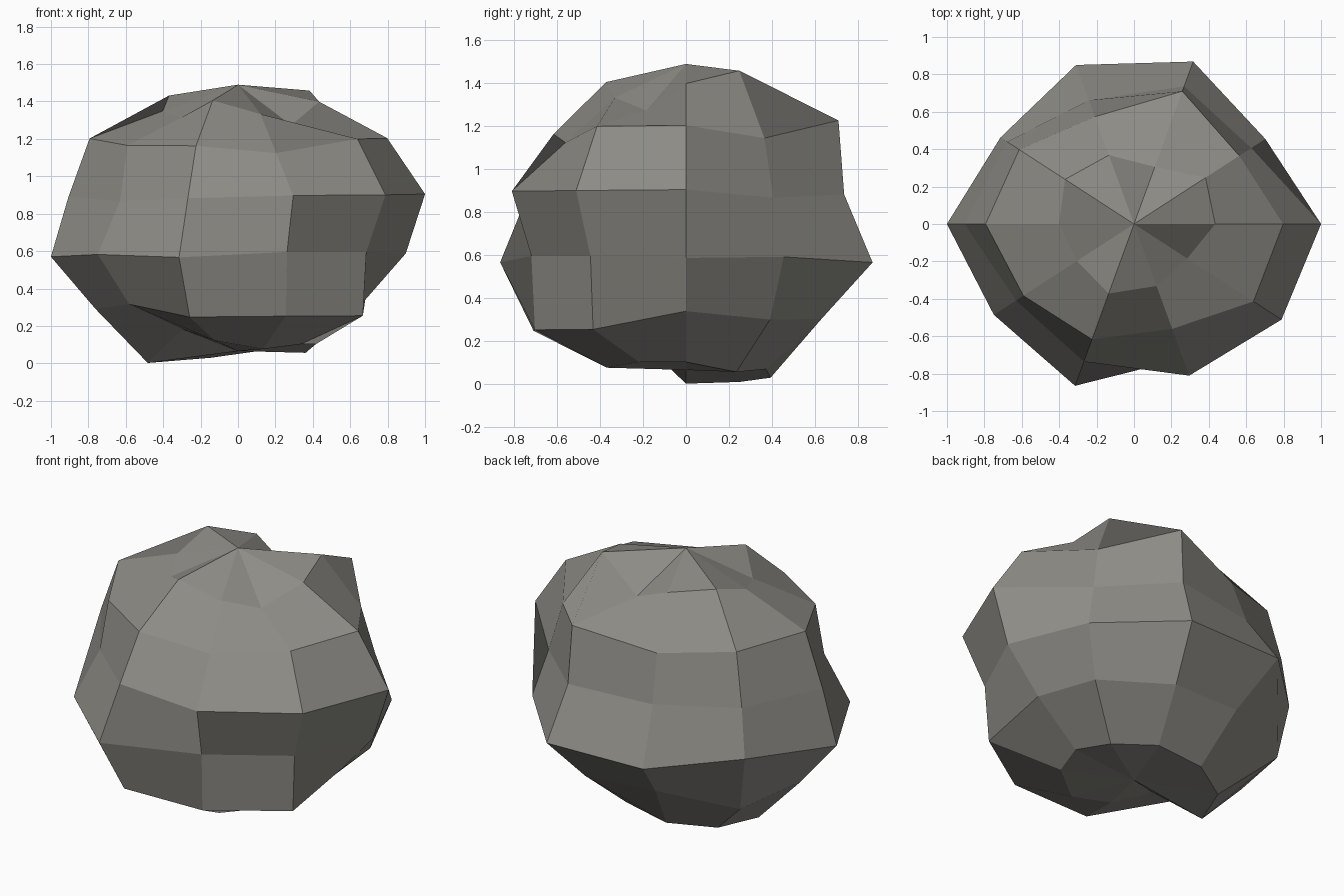
import bpy, bmesh, math

if "Cube" in bpy.data.objects:
    bpy.data.objects.remove(bpy.data.objects["Cube"])

SEGMENTS = 10
RINGS = 7
CENTRE_Z = 0.7375
SCALE = (1.0, 0.892, 0.734)      # squash of the base sphere

# Radial bumpiness, one row per ring from top to bottom, counter-clockwise from +x
TOP_POLE, BOTTOM_POLE = 1.025, 0.915
BUMPS = [
    (1.00, 1.09, 0.83, 1.00, 1.05, 0.925, 0.87, 1.01, 0.90, 0.81),
    (1.02, 0.89, 1.07, 0.865, 0.97, 1.015, 0.935, 0.93, 0.845, 1.01),
    (1.026, 0.795, 0.89, 0.80, 0.86, 0.93, 0.80, 0.89, 0.98, 1.00),
    (0.92, 0.89, 1.05, 1.028, 0.905, 1.026, 0.95, 1.046, 0.87, 0.87),
    (0.87, 0.955, 0.95, 0.91, 1.04, 0.975, 0.92, 1.07, 1.06, 1.055),
    (0.96, 1.03, 1.01, 1.07, 1.10, 1.112, 0.84, 0.93, 1.00, 0.96),
]


def point(ring, seg, r):
    """Point on the squashed sphere, pushed outward by r."""
    t = math.pi * ring / RINGS
    a = math.tau * seg / SEGMENTS
    return (r * SCALE[0] * math.sin(t) * math.cos(a),
            r * SCALE[1] * math.sin(t) * math.sin(a),
            CENTRE_Z + r * SCALE[2] * math.cos(t))


# Boulder: lumpy low-poly sphere
bm = bmesh.new()
top = bm.verts.new(point(0, 0, TOP_POLE))
bottom = bm.verts.new(point(RINGS, 0, BOTTOM_POLE))
rows = [[bm.verts.new(point(i + 1, j, r)) for j, r in enumerate(row)]
        for i, row in enumerate(BUMPS)]
for j in range(SEGMENTS):
    k = (j + 1) % SEGMENTS
    bm.faces.new((top, rows[0][j], rows[0][k]))
    bm.faces.new((bottom, rows[-1][k], rows[-1][j]))
    for upper, lower in zip(rows, rows[1:]):
        bm.faces.new((upper[j], lower[j], lower[k], upper[k]))
bmesh.ops.recalc_face_normals(bm, faces=bm.faces)

mesh = bpy.data.meshes.new("boulder")
bm.to_mesh(mesh)
bm.free()
boulder = bpy.data.objects.new("boulder", mesh)
bpy.context.collection.objects.link(boulder)

# Stone colour
stone = bpy.data.materials.new("warm grey stone")
stone.diffuse_color = (0.27, 0.262, 0.238, 1.0)
stone.use_nodes = True
stone.node_tree.nodes["Principled BSDF"].inputs["Base Color"].default_value = stone.diffuse_color
mesh.materials.append(stone)
